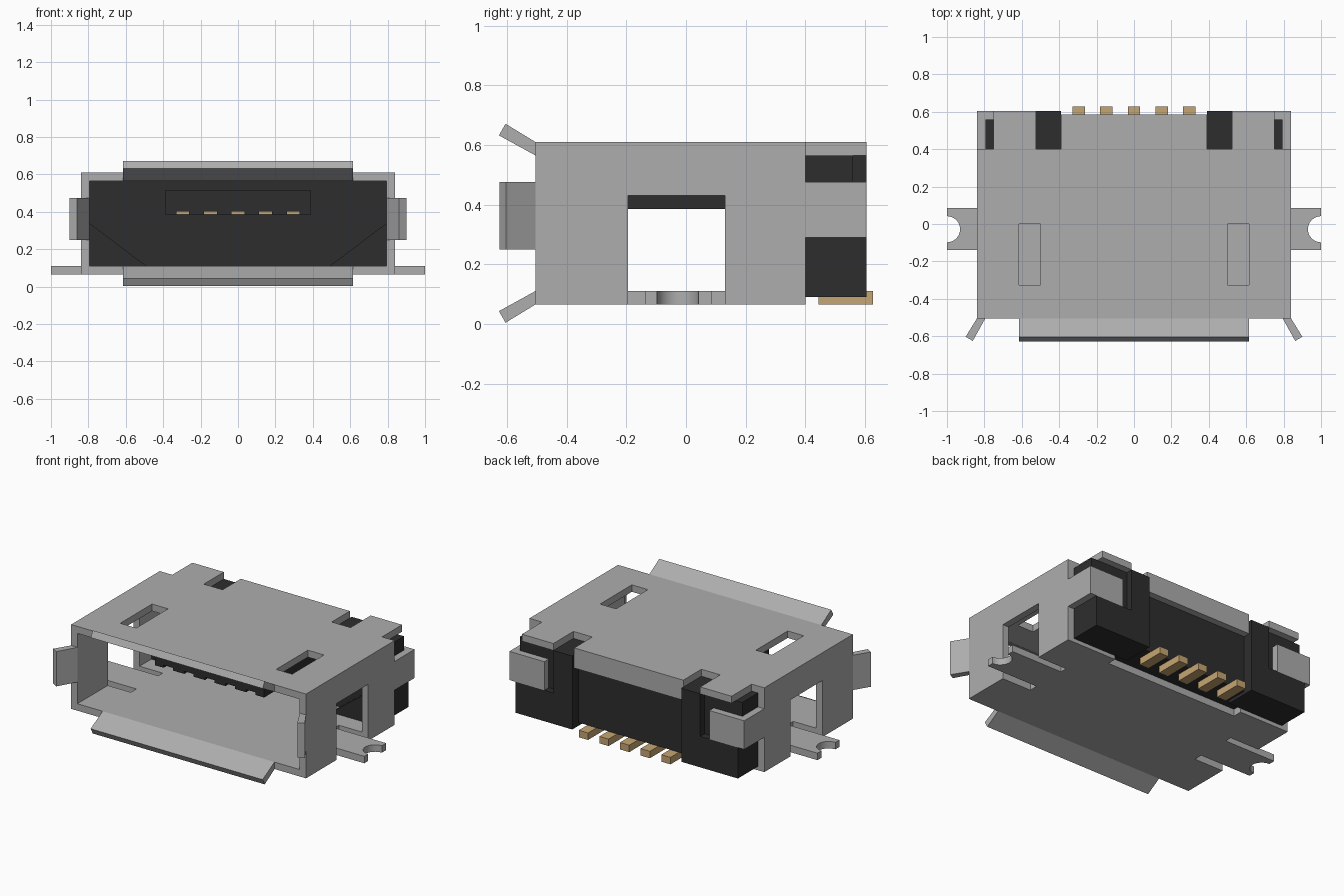
import bpy, bmesh, math

cube = bpy.data.objects.get("Cube")
if cube:
    bpy.data.objects.remove(cube)


def material(name, rgb, metallic=0.0):
    m = bpy.data.materials.new(name)
    m.use_nodes = True
    m.diffuse_color = (*rgb, 1)
    m.node_tree.nodes["Principled BSDF"].inputs["Base Color"].default_value = (*rgb, 1)
    return m


STEEL = material("steel grey", (0.42, 0.42, 0.42))
BLACK = material("black plastic", (0.027, 0.027, 0.027))
GOLD = material("contact gold", (0.56, 0.38, 0.17))


def plate(name, points, axis, lo, hi, mat, mirror=False):
    """Extrude a 2D outline along an axis; outline uses the other two axes in order."""
    slot = "xyz".index(axis)
    bm = bmesh.new()
    verts = []
    for p in points:
        co = list(p)
        co.insert(slot, lo)
        verts.append(bm.verts.new(co))
    face = bm.faces.new(verts)
    new = bmesh.ops.extrude_face_region(bm, geom=[face])["geom"]
    move = [0, 0, 0]
    move[slot] = hi - lo
    bmesh.ops.translate(bm, vec=move, verts=[v for v in new if isinstance(v, bmesh.types.BMVert)])
    bmesh.ops.recalc_face_normals(bm, faces=bm.faces)
    mesh = bpy.data.meshes.new(name)
    bm.to_mesh(mesh)
    bm.free()
    mesh.materials.append(mat)
    obj = bpy.data.objects.new(name, mesh)
    bpy.context.collection.objects.link(obj)
    if mirror:
        obj.modifiers.new("Mirror", "MIRROR").use_mirror_merge = False
    return obj


def box(name, x, y, z, mat, mirror=False):
    pts = [(x[0], y[0]), (x[1], y[0]), (x[1], y[1]), (x[0], y[1])]
    return plate(name, pts, "z", *z, mat, mirror)


def symmetric(half):
    return half + [(-x, y) for x, y in reversed(half)]


# Main sizes of the folded shell
W, T = 0.84, 0.045
FRONT, REAR, BACK = -0.505, 0.4, 0.605
BOTTOM, TOP = 0.065, 0.61
FLOOR, CEIL, INNER = BOTTOM + T, TOP - T, W - T
MID = (BOTTOM + TOP) / 2

# Roof with rear tabs and two slots
roof = plate("shell_roof", symmetric([
    (W, FRONT), (W, REAR), (0.75, REAR), (0.75, BACK), (0.525, BACK),
    (0.525, REAR), (0.39, REAR), (0.39, 0.585)]), "z", CEIL, TOP, STEEL)
cutter = box("roof_slot_cutter", (0.5, 0.615), (-0.325, 0), (0.5, 0.7), STEEL, True)
cutter.hide_render = True
cutter.hide_viewport = True
cutter.display_type = "WIRE"
cut = roof.modifiers.new("Slots", "BOOLEAN")
cut.operation, cut.solver, cut.object = "DIFFERENCE", "EXACT", cutter

# Floor with relief slots and notched solder tabs
notch = [(1 - 0.07 * math.sin(a), -0.028 - 0.07 * math.cos(a))
         for a in (math.pi * i / 16 for i in range(17))]
floor = plate("shell_floor", symmetric(
    [(W, FRONT), (W, -0.195), (0.63, -0.195), (0.63, -0.138), (1, -0.138)] + notch +
    [(1, 0.085), (0.63, 0.085), (0.63, 0.13), (W, 0.13), (W, REAR), (0.48, REAR), (0.48, 0.34)]),
    "z", BOTTOM, FLOOR, STEEL)
bpy.ops.object.select_all(action="DESELECT")
floor.select_set(True)
bpy.context.view_layer.objects.active = floor
bpy.ops.object.shade_smooth_by_angle()

# Side walls with windows, and rear arms wrapped around the housing
plate("shell_side", [
    (FRONT, FLOOR), (-0.195, FLOOR), (-0.195, 0.43), (0.13, 0.43), (0.13, FLOOR),
    (REAR, FLOOR), (REAR, CEIL), (FRONT, CEIL)], "x", INNER, W, STEEL, True)
plate("rear_arm", [
    (W, REAR), (W, BACK), (0.59, BACK), (0.59, 0.56), (INNER, 0.56), (INNER, REAR)],
    "z", 0.29, 0.475, STEEL, True)
box("rear_lip", (-0.39, 0.39), (0.54, 0.585), (0.48, CEIL), STEEL)

# Flared lips around the mouth
flare = [(FRONT, CEIL), (-0.627, 0.632), (-0.605, 0.671), (FRONT, TOP)]
plate("top_lip", flare, "x", -0.615, 0.615, STEEL)
plate("bottom_lip", [(y, 2 * MID - z) for y, z in flare], "x", -0.615, 0.615, STEEL)
plate("side_lip", [(INNER, FRONT), (0.862, -0.625), (0.9, -0.603), (W, FRONT)],
      "z", 0.25, 0.475, STEEL, True)

# Plastic housing
box("housing_core", (-INNER, INNER), (0.34, 0.54), (FLOOR, CEIL), BLACK)
box("housing_foot", (0.39, INNER), (REAR, BACK), (0.09, 0.29), BLACK, True)
plate("housing_post", [
    (0.39, REAR), (INNER, REAR), (INNER, 0.56), (0.525, 0.56), (0.525, BACK), (0.39, BACK)],
    "z", 0.29, CEIL, BLACK, True)
plate("corner_wedge", [(INNER, 0.34), (INNER, FLOOR), (0.49, FLOOR)], "y", 0.25, 0.34, BLACK, True)

# Tongue with contact grooves along its underside
PITCH, HALF = 0.1475, 0.034
centres = [PITCH * i for i in range(-2, 3)]
outline = [(-0.39, 0.515), (-0.39, 0.385)]
for c in centres:
    outline += [(c - HALF, 0.385), (c - HALF, 0.402), (c + HALF, 0.402), (c + HALF, 0.385)]
outline += [(0.39, 0.385), (0.39, 0.515)]
plate("tongue", outline, "y", -0.29, 0.34, BLACK)

# Contacts and rear solder pins
for c in centres:
    box("contact", (c - HALF, c + HALF), (-0.22, 0.34), (0.386, 0.402), GOLD)
    box("solder_pin", (c - 0.033, c + 0.033), (0.445, 0.627), (BOTTOM, 0.11), GOLD)
